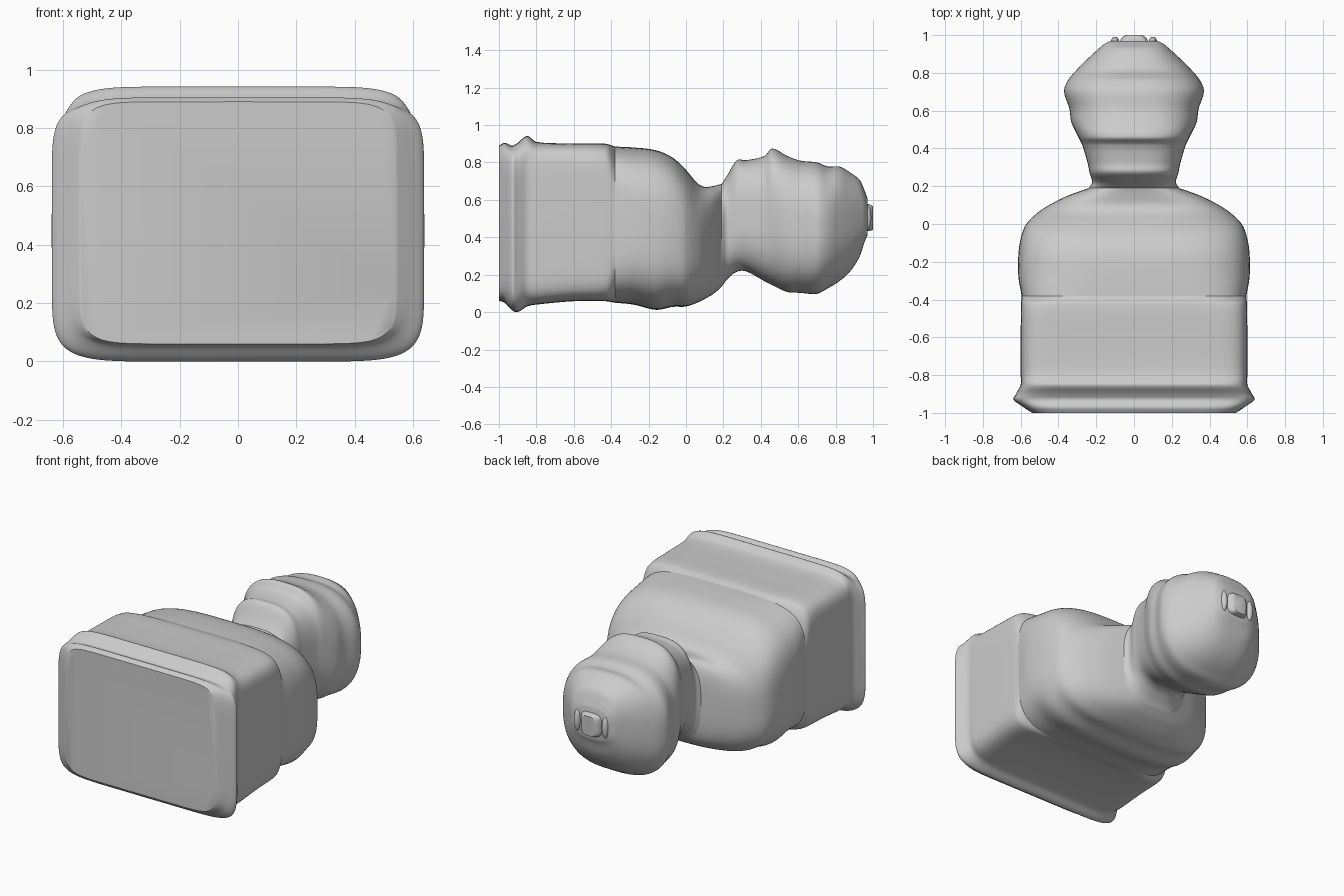
import bpy
import bmesh
from math import cos, sin, tau, radians, copysign
from mathutils import Vector

SIDES = 96
STEPS = 5

cube = bpy.data.objects.get("Cube")
if cube:
    bpy.data.objects.remove(cube, do_unlink=True)

stone = bpy.data.materials.new("grey stone")
stone.use_nodes = True
colour = (0.6, 0.6, 0.6, 1)
stone.diffuse_color = colour
stone.node_tree.nodes["Principled BSDF"].inputs["Base Color"].default_value = colour


def smooth_rows(rows):
    """Pass a soft curve through the section rows."""
    pts = [Vector(r) for r in rows]
    result = []
    for i in range(len(pts) - 1):
        b, c = pts[i], pts[i + 1]
        a = pts[i - 1] if i else b
        d = pts[i + 2] if i + 2 < len(pts) else c
        # slopes against y, so uneven spacing does not overshoot
        span = c[0] - b[0]
        m0 = (c - a) / (c[0] - a[0]) * span
        m1 = (d - b) / (d[0] - b[0]) * span
        for s in range(STEPS):
            t = s / STEPS
            u = 1 - t
            result.append(b * (u * u * (1 + 2 * t)) + m0 * (t * u * u)
                          + c * (t * t * (3 - 2 * t)) - m1 * (t * t * u))
    return result + [pts[-1]]


def ring(bm, y, width, low, high, power):
    """One rounded section; a higher power is squarer."""
    verts = []
    for k in range(SIDES):
        c, s = cos(tau * k / SIDES), sin(tau * k / SIDES)
        x = copysign(abs(c) ** (2 / power), c) * width
        z = (low + high) / 2 + copysign(abs(s) ** (2 / power), s) * (high - low) / 2
        verts.append(bm.verts.new((x, y, z)))
    return verts


def finish(name, bm):
    mesh = bpy.data.meshes.new(name)
    bm.to_mesh(mesh)
    bm.free()
    mesh.materials.append(stone)
    obj = bpy.data.objects.new(name, mesh)
    bpy.context.collection.objects.link(obj)
    bpy.ops.object.select_all(action="DESELECT")
    obj.select_set(True)
    bpy.context.view_layer.objects.active = obj
    bpy.ops.object.shade_smooth_by_angle(angle=radians(40))
    return obj


def loft(name, rows, front_cap=False, back_cap=False):
    bm = bmesh.new()
    rings = [ring(bm, *row) for row in smooth_rows(rows)]
    for a, b in zip(rings, rings[1:]):
        for k in range(SIDES):
            n = (k + 1) % SIDES
            bm.faces.new((a[k], b[k], b[n], a[n]))
    if front_cap:
        bm.faces.new(rings[0])
    if back_cap:
        bm.faces.new(rings[-1][::-1])
    return finish(name, bm)


# Sections along y: position, half width, lowest z, highest z, squareness
plinth = [
    (-1, .54, .06, .89, 9),
    (-.97, .585, .05, .905, 8),
    (-.93, .637, .01, .89, 8),
    (-.9, .625, 0, .905, 8),
    (-.85, .6, .03, .942, 8),
    (-.8, .6, .04, .91, 9),
    (-.6, .6, .058, .902, 9),
    (-.43, .598, .058, .9, 8),
    (-.38, .595, .05, .885, 4.5),
]
torso = plinth[-1:] + [
    (-.28, .612, .04, .88, 3.8),
    (-.16, .612, .012, .865, 3.6),
    (-.07, .598, .028, .825, 3.5),
    (0, .57, .03, .76, 3.4),
    (.06, .51, .05, .69, 3.2),
    (.1, .45, .07, .67, 3.2),
    (.15, .35, .1, .675, 3.1),
    (.19, .24, .135, .685, 3),
]
head = torso[-1:] + [
    (.22, .222, .175, .73, 3),
    (.27, .235, .215, .81, 3),
    (.32, .245, .218, .812, 3),
    (.42, .275, .165, .835, 2.9),
    (.46, .295, .145, .875, 2.8),
    (.54, .332, .108, .835, 2.7),
    (.61, .342, .103, .81, 2.7),
    (.7, .37, .098, .8, 2.6),
    (.76, .35, .128, .778, 2.6),
    (.82, .3, .165, .778, 2.6),
    (.88, .24, .22, .745, 2.6),
    (.93, .185, .3, .705, 2.7),
    (.955, .155, .375, .65, 3),
    (.97, .125, .41, .61, 3),
]

loft("plinth", plinth, front_cap=True)
loft("shoulders", torso)
loft("neck_and_head", head, back_cap=True)

# Small raised knot at the crown, with a shallow hollow
loft("crown_knot", [
    (.955, .08, .43, .58, 4),
    (.985, .065, .435, .575, 4),
    (1, .045, .44, .565, 4),
], back_cap=True)

# Matching bumps either side of the knot
for side, label in ((-1, "right"), (1, "left")):
    bm = bmesh.new()
    bmesh.ops.create_uvsphere(bm, u_segments=24, v_segments=12, radius=1)
    bmesh.ops.scale(bm, vec=(.022, .025, .07), verts=bm.verts)
    bmesh.ops.translate(bm, vec=(side * .1, .966, .505), verts=bm.verts)
    finish("crown_bump_" + label, bm)
